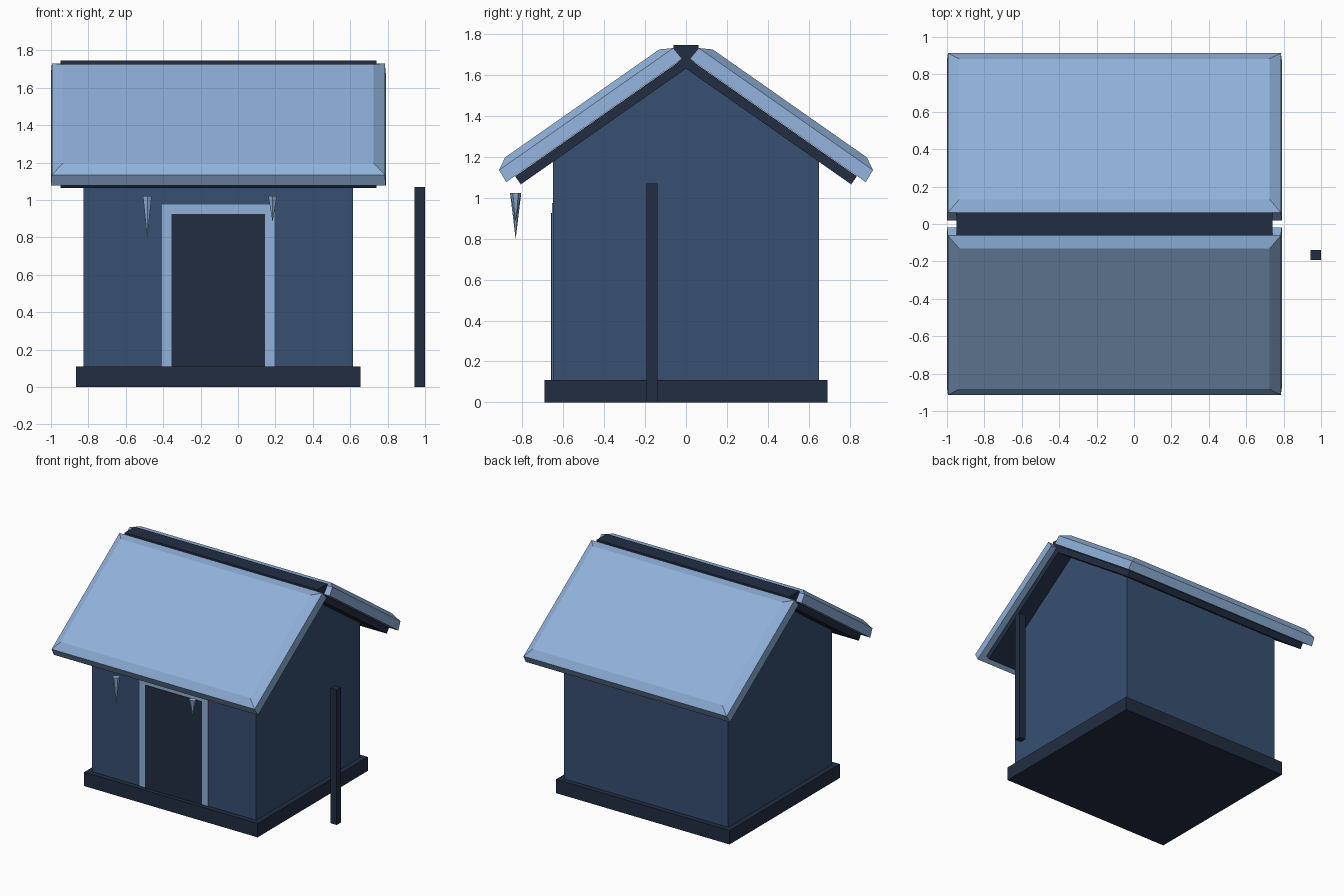
import bpy, bmesh
from math import radians, sin, cos

if "Cube" in bpy.data.objects:
    bpy.data.objects.remove(bpy.data.objects["Cube"])

MID = -0.105          # centre of the hut along x
APEX = 1.63           # underside of the roof at the ridge
PITCH = radians(35)


def material(name, rgb):
    m = bpy.data.materials.new(name)
    m.use_nodes = True
    m.diffuse_color = (*rgb, 1)
    m.node_tree.nodes["Principled BSDF"].inputs["Base Color"].default_value = (*rgb, 1)
    return m


DARK = material("dark timber", (0.016, 0.027, 0.055))
WALL = material("blue wall", (0.038, 0.078, 0.165))
SNOW = material("pale snow", (0.28, 0.44, 0.70))


def finish(name, bm, mat):
    bmesh.ops.recalc_face_normals(bm, faces=bm.faces)
    mesh = bpy.data.meshes.new(name)
    bm.to_mesh(mesh)
    bm.free()
    mesh.materials.append(mat)
    ob = bpy.data.objects.new(name, mesh)
    bpy.context.collection.objects.link(ob)
    return ob


def loft(name, rings, mat):
    """Join equal-sized rings of points and cap both ends."""
    bm = bmesh.new()
    loops = [[bm.verts.new(p) for p in ring] for ring in rings]
    for a, b in zip(loops, loops[1:]):
        for i in range(len(a)):
            j = (i + 1) % len(a)
            bm.faces.new((a[i], a[j], b[j], b[i]))
    bm.faces.new(loops[0][::-1])
    bm.faces.new(loops[-1])
    return finish(name, bm, mat)


def extrude_x(name, profile, half, mat):
    """Extrude a (y, z) profile along the hut."""
    return loft(name, [[(x, y, z) for y, z in profile]
                       for x in (MID - half, MID + half)], mat)


def box(name, x, y, z, mat):
    return loft(name, [[(x[0], y[0], h), (x[1], y[0], h), (x[1], y[1], h), (x[0], y[1], h)]
                       for h in z], mat)


def on_slope(s, n):
    """Point s down the roof slope and n out from it, as (y, z)."""
    return s * cos(PITCH) + n * sin(PITCH), APEX - s * sin(PITCH) + n * cos(PITCH)


# Base and gabled walls
box("base", (MID - 0.76, MID + 0.76), (-0.69, 0.69), (0, 0.11), DARK)
eave = APEX - 0.65 * sin(PITCH) / cos(PITCH)
extrude_x("walls", [(-0.65, 0.11), (0.65, 0.11), (0.65, eave), (0, APEX), (-0.65, eave)],
          0.72, WALL)

# Roof boards and ridge beam
low, high = on_slope(0.985, 0), on_slope(0.985, 0.048)
peak = APEX + 0.048 / cos(PITCH)
extrude_x("roof_boards", [(0, APEX), low, high, (0, peak), (-high[0], high[1]), (-low[0], low[1])],
          0.845, DARK)
box("ridge_beam", (MID - 0.845, MID + 0.845), (-0.062, 0.062), (1.66, 1.745), DARK)

# Snow slabs with a sloping upper rim
for side, label in ((-1, "front"), (1, "back")):
    rings = []
    for n, inset in ((0.05, 0), (0.118, 0.005), (0.152, 0.065)):
        ring = []
        for sx, s in ((-1, -0.012 + inset), (1, -0.012 + inset),
                      (1, 1.037 - inset), (-1, 1.037 - inset)):
            y, z = on_slope(s, n)
            ring.append((MID + sx * (0.895 - inset), side * y, z))
        rings.append(ring)
    loft(label + "_snow", rings, SNOW)

# Door and its frame
box("door_frame", (MID - 0.3, MID + 0.3), (-0.655, -0.645), (0.11, 0.975), SNOW)
box("door", (MID - 0.25, MID + 0.25), (-0.66, -0.65), (0.11, 0.925), DARK)

# Icicles under the front eave
for label, x, length in (("left", 0.185, 0.14), ("right", -0.485, 0.225)):
    bm = bmesh.new()
    bmesh.ops.create_cone(bm, cap_ends=True, segments=6, radius1=0, radius2=0.027, depth=length)
    bmesh.ops.remove_doubles(bm, verts=bm.verts, dist=0.0001)
    ob = finish(label + "_icicle", bm, SNOW)
    ob.location = (x, -0.832, 1.022 - length / 2)

# Free-standing post
box("post", (0.945, 1.0), (-0.192, -0.138), (0, 1.07), DARK)
